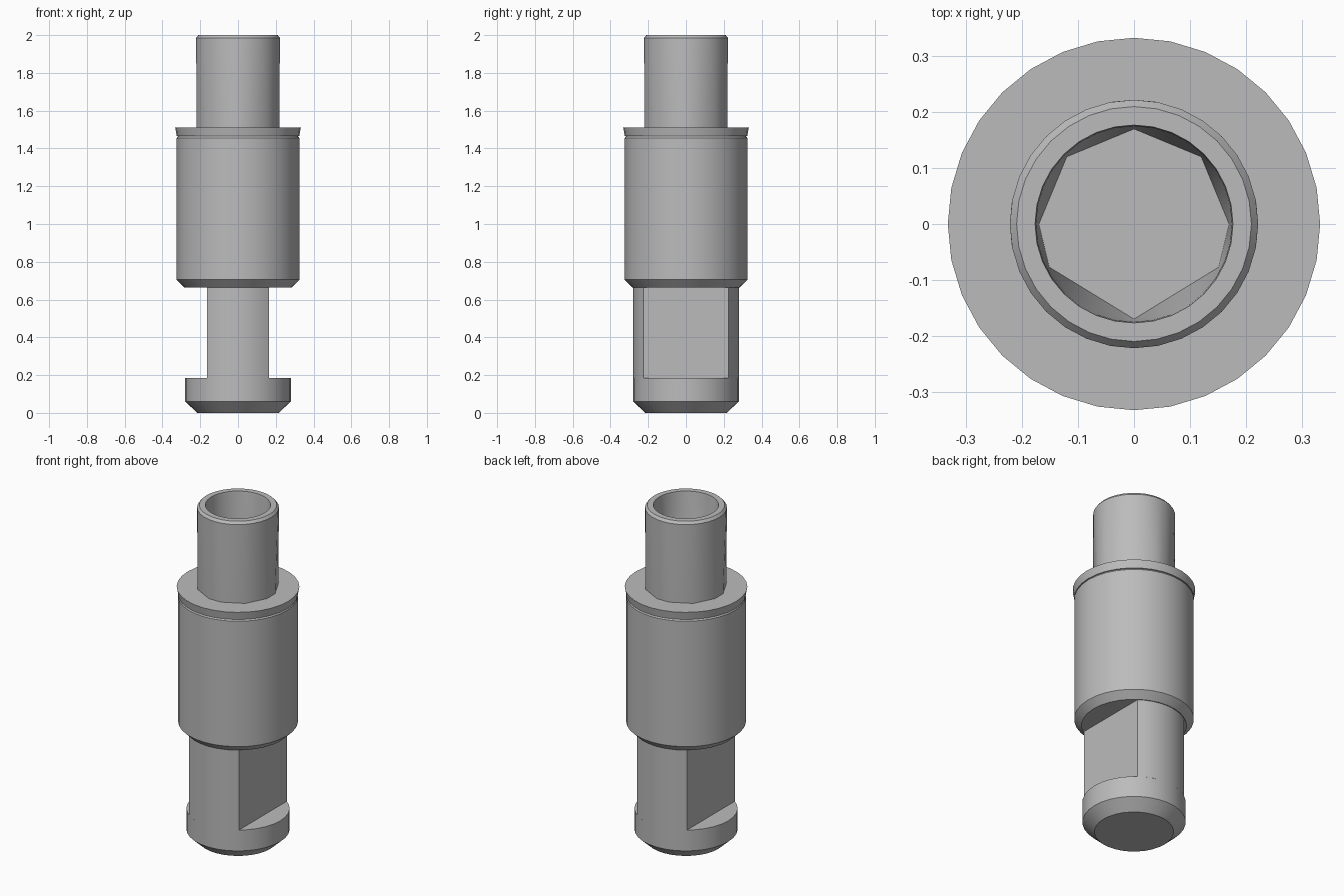
import bpy, bmesh, math

cube = bpy.data.objects.get("Cube")
if cube:
    bpy.data.objects.remove(cube, do_unlink=True)

SIDES = 32
steel = bpy.data.materials.new("plain grey steel")
steel.use_nodes = True
GREY = (0.5, 0.5, 0.5, 1)
steel.diffuse_color = GREY
steel.node_tree.nodes["Principled BSDF"].inputs["Base Color"].default_value = GREY


def finish(bm, name):
    mesh = bpy.data.meshes.new(name)
    bmesh.ops.recalc_face_normals(bm, faces=bm.faces)
    bm.to_mesh(mesh)
    bm.free()
    mesh.materials.append(steel)
    obj = bpy.data.objects.new(name, mesh)
    bpy.context.collection.objects.link(obj)
    bpy.ops.object.select_all(action='DESELECT')
    obj.select_set(True)
    bpy.context.view_layer.objects.active = obj
    bpy.ops.object.shade_smooth_by_angle(angle=math.radians(30))
    return obj


def ring(bm, radius, z, degrees=None):
    degrees = degrees or [360 * i / SIDES for i in range(SIDES)]
    return [bm.verts.new((radius * math.cos(math.radians(a)),
                          radius * math.sin(math.radians(a)), z)) for a in degrees]


def bridge(bm, low, high):
    for i in range(len(low)):
        j = (i + 1) % len(low)
        bm.faces.new((low[i], low[j], high[j], high[i]))


def blend(bm, coarse, coarse_angles, fine):
    """Join a coarse polygon to a full circle with triangles."""
    n, m = len(fine), len(coarse)
    i = j = 0
    while i < n or j < m:
        next_fine = 360 * (i + 0.5) / n
        middle = (coarse_angles[j % m] + coarse_angles[(j + 1) % m]
                  + (360 if j % m == m - 1 else 0)) / 2 if j < m else 999
        if i < n and (j >= m or next_fine <= middle):
            bm.faces.new((fine[i], fine[(i + 1) % n], coarse[j % m]))
            i += 1
        else:
            bm.faces.new((coarse[j], coarse[(j + 1) % m], fine[i % n]))
            j += 1


def lathe(name, profile):
    bm = bmesh.new()
    rings = [ring(bm, r, z) for r, z in profile]
    for low, high in zip(rings, rings[1:]):
        bridge(bm, low, high)
    bm.faces.new(rings[0])
    bm.faces.new(rings[-1])
    return finish(bm, name)


# Round foot with chamfered underside
lathe("foot", [(0.215, 0), (0.28, 0.06), (0.28, 0.185)])

# Neck with a flat on each side
bm = bmesh.new()
half = math.degrees(math.asin(0.165 / 0.28))
arc = [-half + 2 * half * i / 8 for i in range(9)]
section = [90 + a for a in arc] + [270 + a for a in arc]
bridge(bm, ring(bm, 0.28, 0.185, section), ring(bm, 0.28, 0.67, section))
finish(bm, "flatted_neck")

# Main barrel and flared collar
lathe("barrel", [(0.285, 0.665), (0.325, 0.705), (0.325, 1.455), (0.318, 1.465)])
lathe("collar", [(0.324, 1.465), (0.333, 1.512)])

# Hollow tube: faceted base, chamfered rim and bore with a faceted floor
bm = bmesh.new()
base_angles = [q + a for q in range(0, 360, 90) for a in (10, 45, 80)]
base = ring(bm, 0.222, 1.512, base_angles)
rim = [ring(bm, r, z) for r, z in
       [(0.222, 1.985), (0.21, 2.0), (0.177, 2.0), (0.175, 1.985)]]
blend(bm, base, base_angles, rim[0])
for low, high in zip(rim, rim[1:]):
    bridge(bm, low, high)
floor_angles = [0, 45, 90, 135, 180, 207, 270, 333]
bore_floor = ring(bm, 0.17, 1.75, floor_angles)
blend(bm, bore_floor, floor_angles, rim[-1])
bm.faces.new(bore_floor)
bm.faces.new(base)
finish(bm, "hollow_tube")
